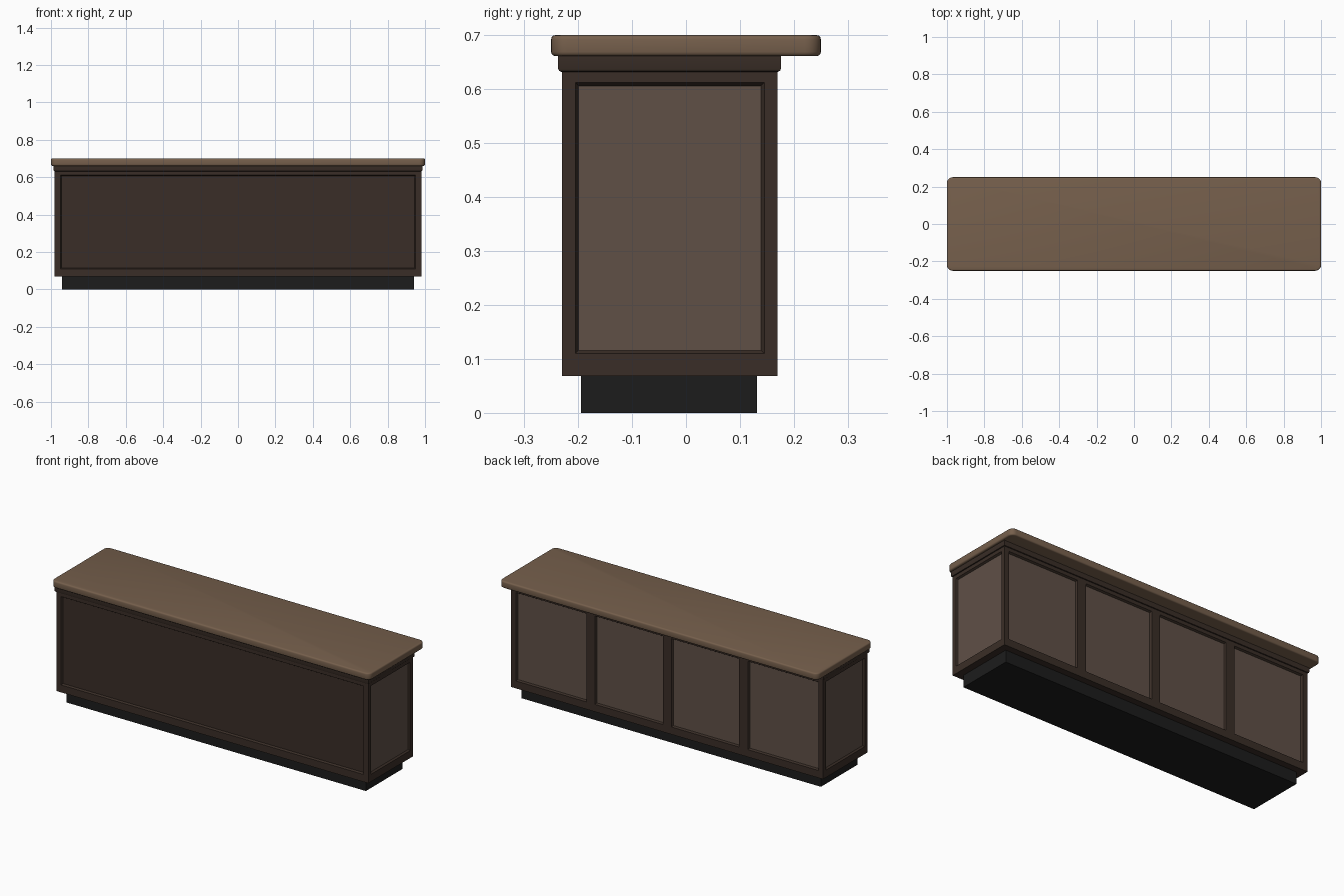
import bpy, bmesh
from mathutils import Vector

if "Cube" in bpy.data.objects:
    bpy.data.objects.remove(bpy.data.objects["Cube"])


def material(name, rgb):
    m = bpy.data.materials.new(name)
    m.diffuse_color = (*rgb, 1)
    m.use_nodes = True
    m.node_tree.nodes["Principled BSDF"].inputs["Base Color"].default_value = m.diffuse_color
    return m


TOP = material("warm_wood", (0.18, 0.115, 0.072))
FRAME = material("dark_wood", (0.042, 0.027, 0.020))
PANEL = material("panel_wood", (0.115, 0.080, 0.062))
BLACK = material("black_base", (0.012, 0.012, 0.012))


def box_mesh(lo, hi):
    bm = bmesh.new()
    bmesh.ops.create_cube(bm, size=1)
    for v in bm.verts:
        v.co = Vector([lo[i] + (v.co[i] + 0.5) * (hi[i] - lo[i]) for i in range(3)])
    return bm


def finish(bm, name, *mats):
    me = bpy.data.meshes.new(name)
    bm.to_mesh(me)
    bm.free()
    ob = bpy.data.objects.new(name, me)
    bpy.context.collection.objects.link(ob)
    for m in mats:
        me.materials.append(m)
    bpy.context.view_layer.objects.active = ob
    bpy.ops.object.select_all(action='DESELECT')
    ob.select_set(True)
    bpy.ops.object.shade_smooth_by_angle(angle=0.6)
    return ob


def bevel(bm, test, width, segments):
    edges = [e for e in bm.edges if test(e)]
    bmesh.ops.bevel(bm, geom=edges, offset=width, segments=segments,
                    profile=0.5, affect='EDGES', clamp_overlap=True)


def is_vertical(e):
    return abs(e.verts[0].co.z - e.verts[1].co.z) > 0.01


# Recessed plinth
finish(box_mesh((-0.94, -0.195, 0), (0.94, 0.132, 0.07)), "plinth", BLACK)

# Cabinet body: score the panel outlines, then sink each panel with a sloped lip
X, Y0, Y1, Z0, Z1 = 0.98, -0.23, 0.17, 0.068, 0.64
bm = box_mesh((-X, Y0, Z0), (X, Y1, Z1))
side, half = 0.95, 0.027
dividers = (-0.48, 0.0, 0.48)
cuts = [((x, 0, 0), (1, 0, 0)) for x in (-side, side)]
cuts += [((d + s * half, 0, 0), (1, 0, 0)) for d in dividers for s in (-1, 1)]
cuts += [((0, y, 0), (0, 1, 0)) for y in (-0.205, 0.145)]
cuts += [((0, 0, z), (0, 0, 1)) for z in (0.11, 0.612)]
for co, no in cuts:
    bmesh.ops.bisect_plane(bm, geom=bm.verts[:] + bm.edges[:] + bm.faces[:],
                           plane_co=co, plane_no=no)
bm.normal_update()
front, light = [], []
for f in bm.faces:
    c, n = f.calc_center_median(), f.normal
    if not 0.11 < c.z < 0.612:
        continue
    if n.y < -0.9 and abs(c.x) < side:
        front.append(f)
    elif n.y > 0.9 and abs(c.x) < side and all(abs(c.x - d) > half for d in dividers):
        light.append(f)
    elif abs(n.x) > 0.9 and -0.205 < c.y < 0.145:
        light.append(f)
bmesh.ops.inset_region(bm, faces=front + light, thickness=0.006, depth=-0.01,
                       use_even_offset=True)
for f in light:
    f.material_index = 1
bmesh.ops.dissolve_limit(bm, angle_limit=0.01, verts=bm.verts[:], edges=bm.edges[:],
                         delimit={'MATERIAL'})
finish(bm, "cabinet_body", FRAME, PANEL)

# Moulding under the counter top
bm = box_mesh((-0.986, -0.237, 0.632), (0.986, 0.176, 0.662))
bevel(bm, lambda e: not is_vertical(e) and e.verts[0].co.z < 0.64, 0.006, 2)
finish(bm, "moulding", FRAME)

# Counter top with rounded corners and softened edges
bm = box_mesh((-1, -0.25, 0.661), (1, 0.25, 0.70))
bevel(bm, is_vertical, 0.03, 6)
bevel(bm, lambda e: not is_vertical(e), 0.008, 3)
finish(bm, "counter_top", TOP)
